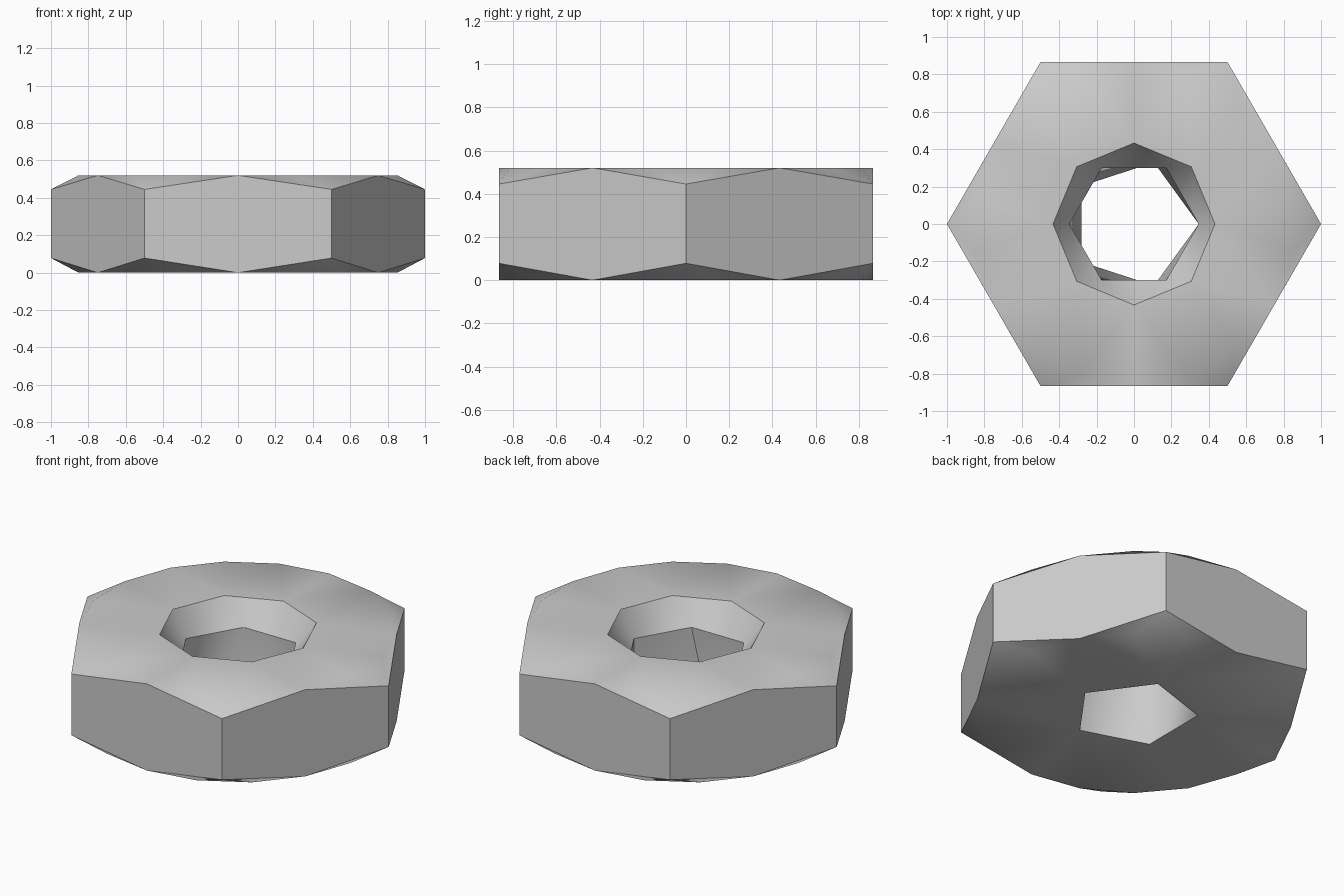
import bpy, bmesh, math

cube = bpy.data.objects.get("Cube")
if cube:
    bpy.data.objects.remove(cube, do_unlink=True)

H = 0.52            # total height
DROP = 0.075        # chamfer depth at each corner
FLAT = 0.866        # radius of the chamfer circle

steel = bpy.data.materials.new("light grey metal")
steel.use_nodes = True
GREY = (0.6, 0.6, 0.6, 1)
steel.diffuse_color = GREY
bsdf = next(n for n in steel.node_tree.nodes if n.type == 'BSDF_PRINCIPLED')
bsdf.inputs["Base Color"].default_value = GREY

bm = bmesh.new()


def ring(n, radius, z, start=0.0):
    """Ring of (angle in degrees, vertex)."""
    out = []
    for i in range(n):
        a = start + 360 * i / n
        t = math.radians(a)
        out.append((a, bm.verts.new((radius * math.cos(t), radius * math.sin(t), z))))
    return out


def zip_rings(a, b):
    """Triangle strip between two rings with different side counts."""
    def closed(r):
        return r + [(r[0][0] + 360, r[0][1])]
    a, b = closed(a), closed(b)
    i = j = 0
    while i < len(a) - 1 or j < len(b) - 1:
        go_a = j == len(b) - 1 or (i < len(a) - 1 and
               abs(a[i + 1][0] - b[j][0]) <= abs(b[j + 1][0] - a[i][0]))
        if go_a:
            bm.faces.new((a[i][1], a[i + 1][1], b[j][1]))
            i += 1
        else:
            bm.faces.new((a[i][1], b[j + 1][1], b[j][1]))
            j += 1


# Hole: eight sides at the top, six at the shoulder, five at the bottom
hole_top = ring(8, 0.433, H)
hole_mid = ring(6, 0.346, 0.368)
hole_low = ring(5, 0.346, 0)
zip_rings(hole_top, hole_mid)
zip_rings(hole_mid, hole_low)
for k in range(6):
    e = bm.edges.get((hole_mid[k][1], hole_mid[(k + 1) % 6][1]))
    e.smooth = False

# Top and bottom faces, bounded by the chamfer circle
caps, corners = [], []
for z, corner_z, hole in ((H, H - DROP, hole_top), (0, DROP + 0.003, hole_low)):
    cap = ring(18, FLAT, z, -10)
    corner = ring(6, 1.0, corner_z)
    zip_rings(cap, hole)
    # Chamfer: a fan of three triangles at each corner
    for k in range(6):
        for s in range(-1, 2):
            i = 3 * k + s
            bm.faces.new((corner[k][1], cap[i % 18][1], cap[(i + 1) % 18][1]))
    caps.append(cap)
    corners.append(corner)

# Six flat sides that peak at the middle
for k in range(6):
    n, m = (k + 1) % 6, 3 * k + 2
    bm.faces.new((corners[0][k][1], caps[0][m][1], corners[0][n][1],
                  corners[1][n][1], caps[1][m][1], corners[1][k][1]))

bmesh.ops.recalc_face_normals(bm, faces=bm.faces)
mesh = bpy.data.meshes.new("hex_nut")
bm.to_mesh(mesh)
bm.free()
mesh.materials.append(steel)
nut = bpy.data.objects.new("hex_nut", mesh)
bpy.context.collection.objects.link(nut)

# Soft chamfers, crisp sides
bpy.ops.object.select_all(action='DESELECT')
nut.select_set(True)
bpy.context.view_layer.objects.active = nut
bpy.ops.object.shade_smooth_by_angle(angle=math.radians(45), keep_sharp_edges=True)
